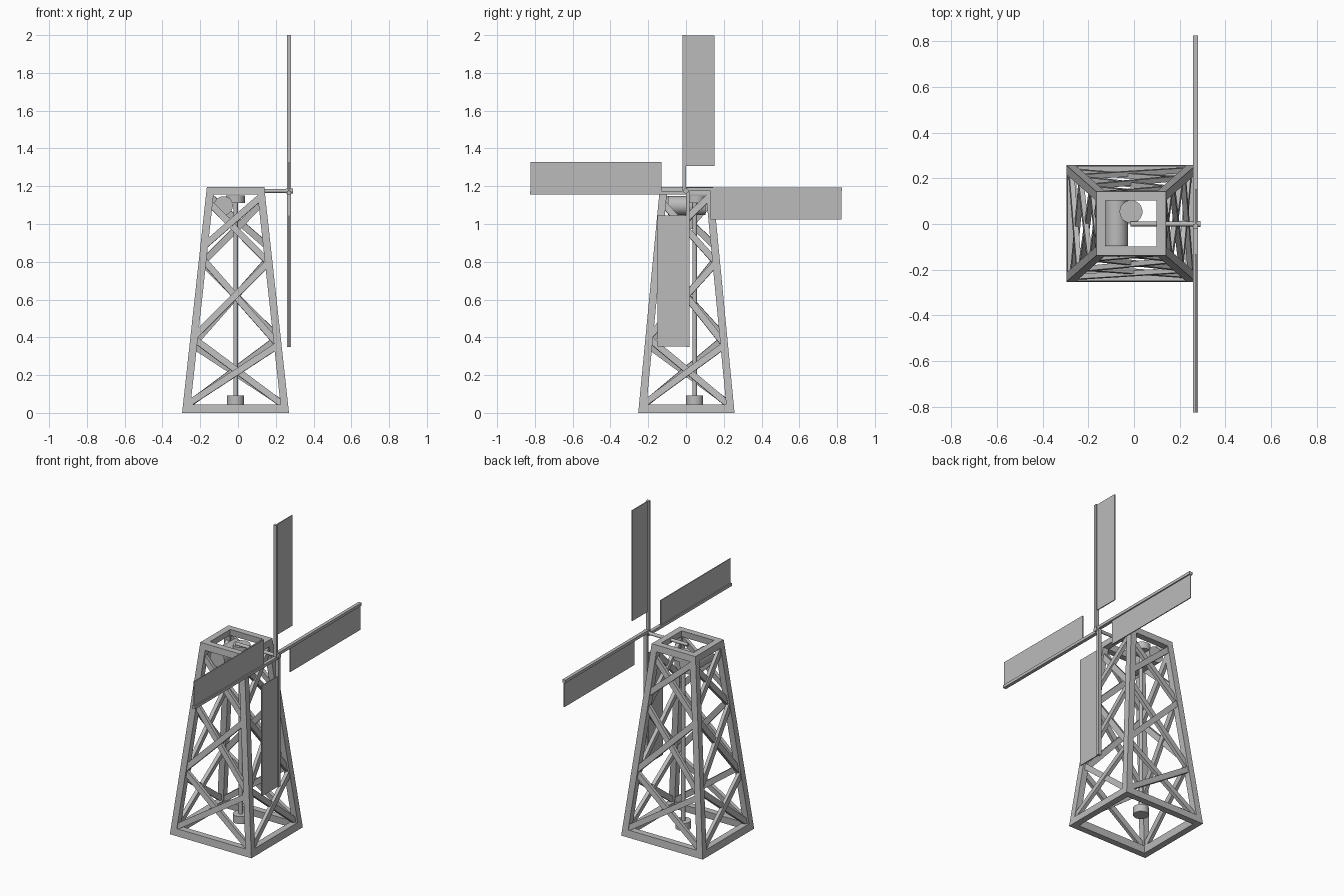
import bpy
import bmesh
import math
from mathutils import Vector

if "Cube" in bpy.data.objects:
    bpy.data.objects.remove(bpy.data.objects["Cube"])

grey = bpy.data.materials.new("plain grey")
grey.diffuse_color = (0.5, 0.5, 0.5, 1)
grey.use_nodes = True
grey.node_tree.nodes["Principled BSDF"].inputs["Base Color"].default_value = grey.diffuse_color

CX, CY = -0.013, 0.002           # tower centre
HEIGHT = 1.195
BAR = 0.04                       # timber thickness


def half(z):
    """Outer half width of the tapering tower at height z."""
    t = z / HEIGHT
    return 0.283 + (0.152 - 0.283) * t, 0.255 + (0.14 - 0.255) * t


def make(name, bm):
    bmesh.ops.recalc_face_normals(bm, faces=bm.faces)
    me = bpy.data.meshes.new(name)
    bm.to_mesh(me)
    bm.free()
    ob = bpy.data.objects.new(name, me)
    me.materials.append(grey)
    bpy.context.collection.objects.link(ob)
    return ob


def prism(name, bottom, top):
    """Solid between two matching polygons."""
    bm = bmesh.new()
    a = [bm.verts.new(p) for p in bottom]
    b = [bm.verts.new(p) for p in top]
    bm.faces.new(a)
    bm.faces.new(b)
    n = len(a)
    for i in range(n):
        j = (i + 1) % n
        bm.faces.new((a[i], a[j], b[j], b[i]))
    return make(name, bm)


def beam(name, p, q, normal, width, depth):
    """Rectangular bar from p to q, lying in the plane with this normal."""
    p, q = Vector(p), Vector(q)
    d = (q - p).normalized()
    s = d.cross(normal).normalized() * width / 2
    n = d.cross(s).normalized() * depth / 2
    corners = [s + n, s - n, -s - n, -s + n]
    return prism(name, [p + c for c in corners], [q + c for c in corners])


def box(name, x0, x1, y0, y1, z0, z1):
    flat = [(x0, y0), (x1, y0), (x1, y1), (x0, y1)]
    return prism(name, [(x, y, z0) for x, y in flat], [(x, y, z1) for x, y in flat])


def cylinder(name, p, q, r, sides=32):
    p, q = Vector(p), Vector(q)
    bpy.ops.mesh.primitive_cylinder_add(
        vertices=sides, radius=r, depth=(q - p).length, location=(p + q) / 2,
        rotation=(q - p).to_track_quat('Z', 'Y').to_euler())
    ob = bpy.context.object
    ob.name = name
    ob.data.materials.append(grey)
    bpy.ops.object.shade_smooth_by_angle(angle=math.radians(35))
    return ob


SIGNS = [(-1, -1), (1, -1), (1, 1), (-1, 1)]


def frame(name, z0, z1):
    """Rectangular ring following the taper of the tower."""
    bm = bmesh.new()
    loops = []
    for z, inset in ((z0, 0), (z1, 0), (z1, BAR), (z0, BAR)):
        hx, hy = half(z)
        loops.append([bm.verts.new((CX + sx * (hx - inset), CY + sy * (hy - inset), z))
                      for sx, sy in SIGNS])
    for k in range(4):
        for i in range(4):
            j, m = (i + 1) % 4, (k + 1) % 4
            bm.faces.new((loops[k][i], loops[k][j], loops[m][j], loops[m][i]))
    make(name, bm)


# Base and top frames
frame("base_frame", 0, 0.045)
frame("top_frame", 1.155, HEIGHT)

# Corner legs
for i, (sx, sy) in enumerate(SIGNS):
    ends = []
    for z in (0.002, HEIGHT - 0.002):
        hx, hy = half(z)
        ends.append([(CX + sx * (hx - a), CY + sy * (hy - b), z)
                     for a, b in ((0, 0), (BAR, 0), (BAR, BAR), (0, BAR))])
    prism(f"corner_leg_{i + 1}", *ends)

# Crossed braces on the four sides: rising and falling diagonal per tier
TIERS = [((0.04, 0.36), (0.04, 0.39)),
         ((0.40, 0.80), (0.37, 0.81)),
         ((0.88, 1.15), (0.80, 1.11))]


def side_point(side, s, z, inset):
    hx, hy = half(z)
    hx, hy = hx - inset, hy - inset
    x, y = [(s * hx, -hy), (hx, s * hy), (-s * hx, hy), (-hx, -s * hy)][side]
    return Vector((CX + x, CY + y, z))


for side in range(4):
    edge = side_point(side, 1, 0, 0) - side_point(side, -1, 0, 0)
    slope = side_point(side, 0, 1, 0) - side_point(side, 0, 0, 0)
    normal = edge.cross(slope).normalized()
    for t, (rise, fall) in enumerate(TIERS):
        for tag, s, (z0, z1), inset in (("rising", -1, rise, 0.016), ("falling", 1, fall, 0.024)):
            beam(f"brace_{side + 1}_{t + 1}_{tag}", side_point(side, s, z0, inset),
                 side_point(side, -s, z1, inset), normal, 0.034, 0.022)

# Upright drive shaft with its foot and crown wheel
SX, SY = -0.013, 0.046
cylinder("drive_shaft", (SX, SY, 0.05), (SX, SY, 1.15), 0.012, 20)
cylinder("shaft_foot", (SX, SY, 0.045), (SX, SY, 0.092), 0.045)
cylinder("crown_wheel", (SX, SY + 0.008, 1.11), (SX, SY + 0.008, 1.152), 0.05)

# Drum lying under the top frame
cylinder("drum", (-0.077, -0.096, 1.097), (-0.077, 0.104, 1.097), 0.05)

# Sail axle and hub
HZ = 1.175
cylinder("sail_axle", (-0.015, 0, HZ), (0.282, 0, HZ), 0.01, 20)
cylinder("hub", (0.255, 0, HZ), (0.29, 0, HZ), 0.014, 20)

# Four sails set like a pinwheel, each an arm with a thin board
for k in range(4):
    arm = box(f"sail_arm_{k + 1}", 0.259, 0.28, -0.019, -0.001, -0.01, 0.825)
    board = box(f"sail_board_{k + 1}", 0.2665, 0.2725, -0.003, 0.152, 0.131, 0.824)
    for ob in (arm, board):
        ob.location = (0, 0, HZ)
        ob.rotation_euler = (-k * math.pi / 2, 0, 0)
